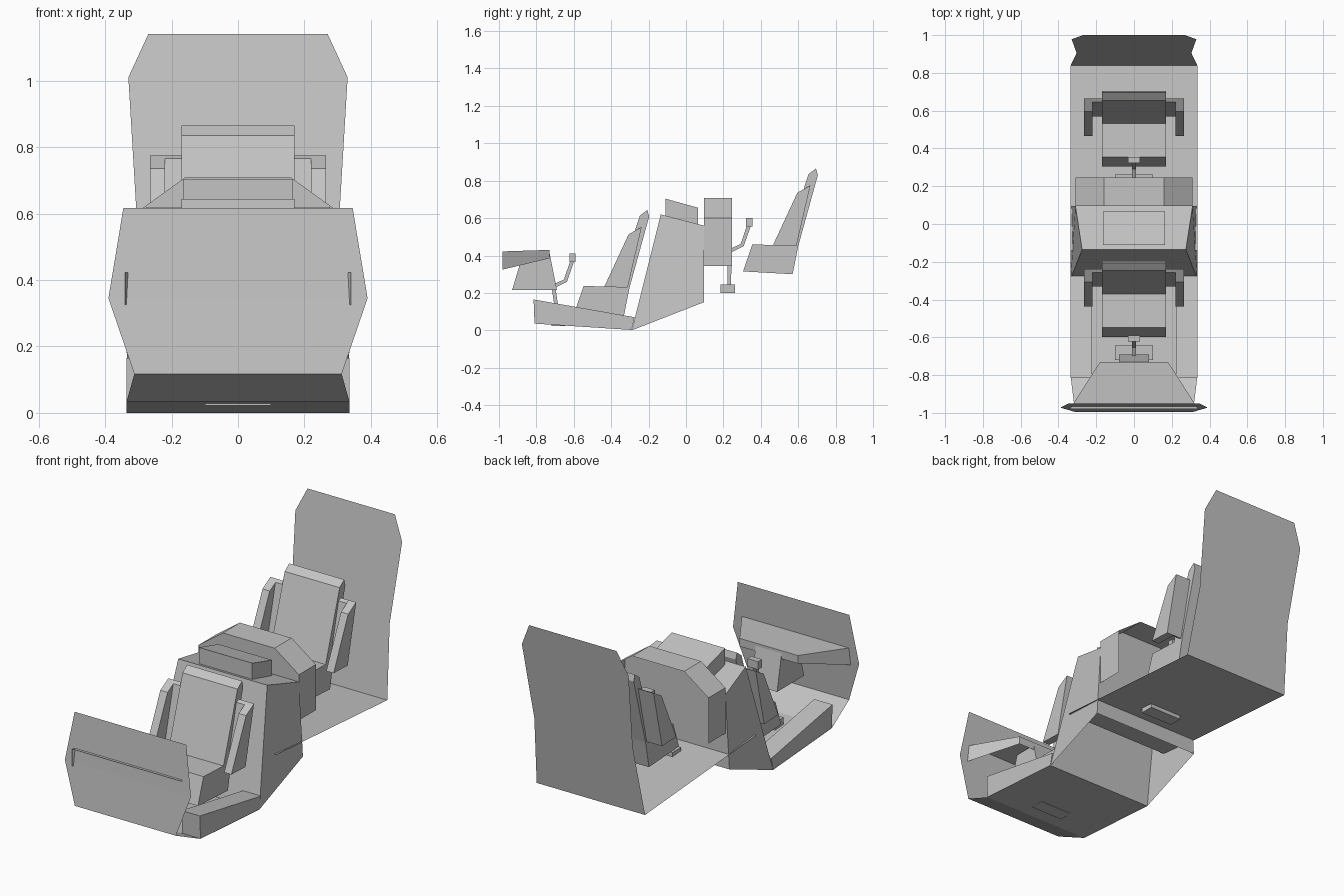
import bpy, bmesh
from mathutils import Vector

if "Cube" in bpy.data.objects:
    bpy.data.objects.remove(bpy.data.objects["Cube"])

grey = bpy.data.materials.new("cockpit_grey")
grey.use_nodes = True
tone = (0.55, 0.55, 0.55, 1)
grey.diffuse_color = tone
grey.node_tree.nodes["Principled BSDF"].inputs["Base Color"].default_value = tone


def finish(name, bm, normals=True):
    if normals:
        bmesh.ops.recalc_face_normals(bm, faces=bm.faces)
    me = bpy.data.meshes.new(name)
    bm.to_mesh(me)
    bm.free()
    me.materials.append(grey)
    ob = bpy.data.objects.new(name, me)
    bpy.context.collection.objects.link(ob)
    return ob


def loft(name, rings, closed=True, caps=False):
    """Skin a list of equal rings of points; open rings give a sheet."""
    bm = bmesh.new()
    rows = [[bm.verts.new(p) for p in ring] for ring in rings]
    n = len(rows[0])
    for a, b in zip(rows, rows[1:]):
        for i in range(n if closed else n - 1):
            j = (i + 1) % n
            bm.faces.new((a[i], a[j], b[j], b[i]))
    if caps:
        bm.faces.new(rows[0])
        bm.faces.new(rows[-1])
    return finish(name, bm)


def prism(name, profile, x0, x1):
    """Side profile of (y, z) points carried across from x0 to x1."""
    return loft(name, [[(x, y, z) for y, z in profile] for x in (x0, x1)], caps=True)


def strip(name, stations):
    """Symmetric sheet through (half width, y, z) stations."""
    return loft(name, [[(-w, y, z), (w, y, z)] for w, y, z in stations], closed=False)


def box(name, x, y, z):
    return prism(name, [(y[0], z[0]), (y[1], z[0]), (y[1], z[1]), (y[0], z[1])], *x)


def rod(name, path, r):
    """Square bar following (y, z) points on the centre line."""
    rings = []
    for i, p in enumerate(path):
        a, b = path[max(i - 1, 0)], path[min(i + 1, len(path) - 1)]
        t = Vector((b[0] - a[0], b[1] - a[1])).normalized()
        n = Vector((-t.y, t.x)) * r
        rings.append([(-r, p[0] + n.x, p[1] + n.y), (r, p[0] + n.x, p[1] + n.y),
                      (r, p[0] - n.x, p[1] - n.y), (-r, p[0] - n.x, p[1] - n.y)])
    return loft(name, rings, caps=True)


# Thin end panels and floors
strip("front_panel", [(0.312, -0.995, 0.117), (0.39, -0.972, 0.345), (0.345, -0.95, 0.617)])
strip("rear_bulkhead", [(0.335, 0.84, 0.18), (0.304, 0.905, 0.575),
                        (0.33, 0.978, 1.01), (0.27, 1.0, 1.14)])
strip("front_floor", [(0.312, -0.995, 0.117), (0.335, -0.81, 0.035), (0.335, -0.29, 0.0)])
strip("rear_floor", [(0.335, 0.84, 0.18), (0.335, -0.14, 0.25)])

# Side consoles beside the front seat
for side, s in (("left", 1), ("right", -1)):
    prism("side_console_" + side,
          [(-0.81, 0.036), (-0.29, 0.002), (-0.275, 0.07), (-0.815, 0.165)],
          s * 0.222, s * 0.335)

# Middle bulkhead, open underneath
corners = [(0.335, -0.29, 0.0), (0.275, -0.135, 0.62), (0.31, 0.095, 0.56), (0.335, 0.095, 0.15)]
strip("middle_bulkhead", corners)
for side, s in (("left", 1), ("right", -1)):
    bm = bmesh.new()
    bm.faces.new([bm.verts.new((s * x, y, z)) for x, y, z in corners])
    finish("middle_bulkhead_side_" + side, bm)
prism("bulkhead_top_box", [(-0.11, 0.61), (-0.11, 0.704), (0.065, 0.655), (0.065, 0.565)],
      -0.165, 0.165)

# Rear instrument hood: arched sheet
arch = [(-0.31, 0.345), (-0.31, 0.6), (-0.16, 0.708), (0.16, 0.708), (0.31, 0.6), (0.31, 0.345)]
loft("rear_instrument_hood", [[(x, y, z) for x, z in arch] for y in (0.095, 0.245)], closed=False)
strip("rear_hood_backing", [(0.31, 0.097, 0.345), (0.31, 0.097, 0.6), (0.16, 0.097, 0.708)])

# Front instrument hood and its pedestal
loft("front_instrument_hood",
     [[(-w, y, lo), (-w, y, hi), (w, y, hi), (w, y, lo)]
      for w, y, lo, hi in ((0.34, -0.98, 0.325, 0.422), (0.18, -0.73, 0.385, 0.43))], closed=False)
strip("front_hood_lip", [(0.18, -0.73, 0.385), (0.18, -0.73, 0.43)])
prism("front_pedestal", [(-0.87, 0.415), (-0.93, 0.215), (-0.69, 0.215), (-0.73, 0.415)],
      -0.08, 0.08)


# Seats
def seat(label, dy, dz):
    def part(name, profile, x0, x1):
        prism(label + name, [(y + dy, z + dz) for y, z in profile], x0, x1)
    part("_seat_cushion", [(0.355, 0.46), (0.6, 0.45), (0.57, 0.3), (0.305, 0.315)], -0.17, 0.17)
    part("_seat_back", [(0.53, 0.45), (0.655, 0.835), (0.695, 0.865), (0.705, 0.83), (0.6, 0.45)],
         -0.17, 0.17)
    part("_seat_back_plate", [(0.57, 0.46), (0.645, 0.765), (0.665, 0.775), (0.59, 0.45)],
         -0.22, 0.22)
    for side, s in (("_left", 1), ("_right", -1)):
        part("_seat_wing" + side, [(0.465, 0.455), (0.595, 0.735), (0.665, 0.775), (0.59, 0.45)],
             s * 0.22, s * 0.265)


seat("rear", 0, 0)
seat("front", -0.902, -0.222)


# Control sticks with foot boxes
def controls(label, dy, dz, foot_y, foot_z, post):
    rod(label + "_stick", [(y + dy, z + dz) for y, z in
                           ((0.235, 0.425), (0.3, 0.455), (0.34, 0.57))], 0.01)
    box(label + "_stick_grip", (-0.033, 0.033), (0.322 + dy, 0.355 + dy), (0.555 + dz, 0.6 + dz))
    box(label + "_foot_box", (-0.1, 0.1), (foot_y, foot_y + 0.077), (foot_z, foot_z + 0.045))
    rod(label + "_post", post, 0.01)


controls("rear", 0, 0, 0.185, 0.2, [(0.23, 0.22), (0.235, 0.43)])
controls("front", -0.945, -0.19, -0.72, 0.022, [(-0.68, 0.04), (-0.71, 0.24)])
